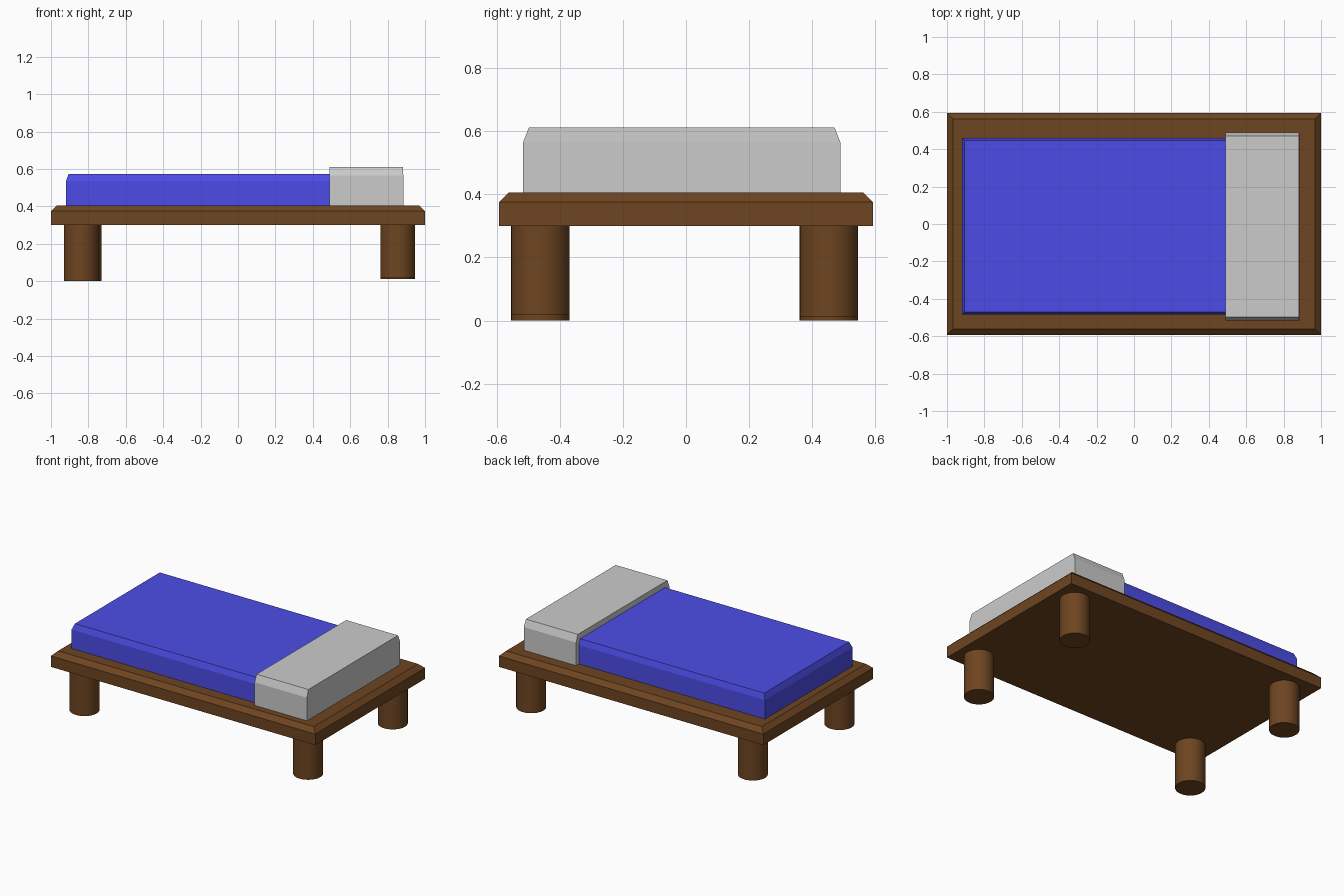
import bpy

if "Cube" in bpy.data.objects:
    bpy.data.objects.remove(bpy.data.objects["Cube"])


def material(name, color):
    m = bpy.data.materials.new(name)
    m.diffuse_color = (*color, 1)
    m.use_nodes = True
    m.node_tree.nodes["Principled BSDF"].inputs["Base Color"].default_value = m.diffuse_color
    return m


wood = material("wood", (0.155, 0.059, 0.015))
blue = material("blue", (0.073, 0.073, 0.80))


def slab(name, bottom, top, z0, z1, z2, mat=None):
    """Box from z0 to z1 with its sides sloping in to the top rectangle at z2."""
    def ring(r, z):
        x0, x1, y0, y1 = r
        return [(x0, y0, z), (x1, y0, z), (x1, y1, z), (x0, y1, z)]

    verts = ring(bottom, z0) + ring(bottom, z1) + ring(top, z2)
    faces = [(3, 2, 1, 0), (8, 9, 10, 11)]
    for k in (0, 4):
        for i in range(4):
            j = (i + 1) % 4
            faces.append((k + i, k + j, k + 4 + j, k + 4 + i))
    mesh = bpy.data.meshes.new(name)
    mesh.from_pydata(verts, [], faces)
    obj = bpy.data.objects.new(name, mesh)
    bpy.context.collection.objects.link(obj)
    if mat:
        mesh.materials.append(mat)
    return obj


def leg(name, x, y, z0):
    z1 = 0.303
    bpy.ops.mesh.primitive_cylinder_add(vertices=32, radius=0.093, depth=z1 - z0,
                                        location=(x, y, (z0 + z1) / 2))
    obj = bpy.context.object
    obj.name = name
    obj.data.materials.append(wood)
    bpy.ops.object.shade_smooth_by_angle()


# Wooden frame with chamfered top edge
slab("bed_frame", (-1, 1, -0.593, 0.593), (-0.968, 0.968, -0.562, 0.562),
     0.300, 0.375, 0.406, wood)

# Mattress, square where it meets the pillow
slab("mattress", (-0.92, 0.49, -0.485, 0.46), (-0.905, 0.49, -0.470, 0.447),
     0.404, 0.535, 0.574, blue)

# Pillow, sloped on its two short ends
slab("pillow", (0.488, 0.884, -0.517, 0.49), (0.489, 0.881, -0.498, 0.471),
     0.404, 0.564, 0.612)

# Legs
leg("front_left_leg", -0.838, -0.462, 0.0)
leg("back_left_leg", -0.823, 0.453, 0.0)
leg("front_right_leg", 0.854, -0.462, 0.017)
leg("back_right_leg", 0.854, 0.453, 0.012)
